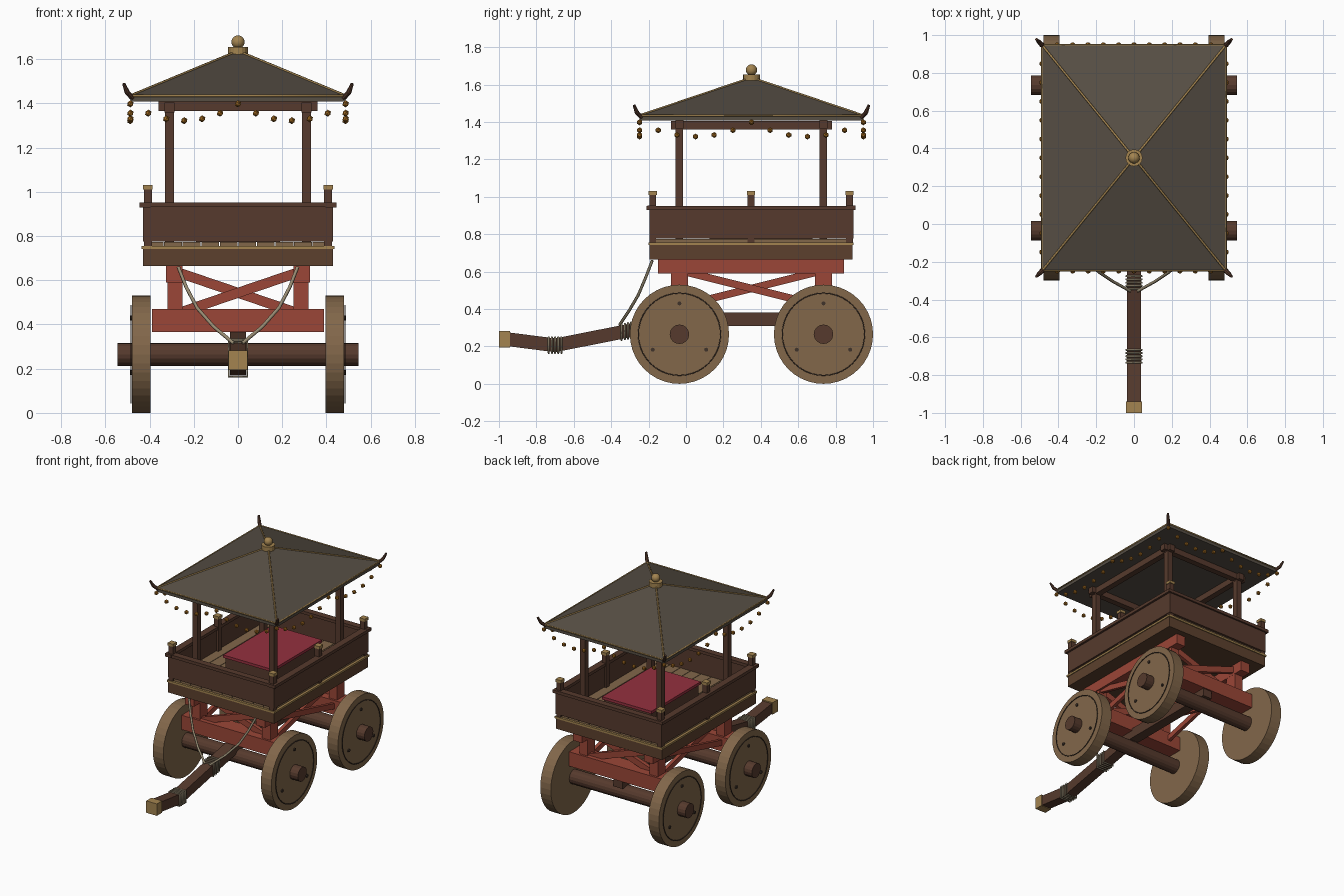
import bpy, bmesh, math
from mathutils import Vector

if "Cube" in bpy.data.objects:
    bpy.data.objects.remove(bpy.data.objects["Cube"])

CY = 0.35                      # middle of the wagon body along y
AXLES = (CY - 0.385, CY + 0.385)


def mat(name, r, g, b):
    m = bpy.data.materials.new(name)
    lin = [(c / 255 / 12.92) if c < 11 else ((c / 255 + 0.055) / 1.055) ** 2.4 for c in (r, g, b)]
    m.diffuse_color = (*lin, 1)
    m.use_nodes = True
    m.node_tree.nodes["Principled BSDF"].inputs["Base Color"].default_value = m.diffuse_color
    return m


DARK = mat("dark wood", 86, 58, 45)
DECK = mat("deck wood", 92, 64, 45)
TAN = mat("pale wood", 130, 103, 74)
RED = mat("red painted wood", 155, 70, 55)
ROOF = mat("roof cloth", 86, 78, 68)
GOLD = mat("gold trim", 163, 132, 80)
BELL = mat("bell bronze", 160, 105, 32)
CUSHION = mat("crimson cushion", 148, 48, 62)
ROPE = mat("rope", 152, 140, 115)
IRON = mat("dark iron", 62, 50, 42)


def finish(name, bm, material, smooth=False):
    bmesh.ops.recalc_face_normals(bm, faces=bm.faces)
    me = bpy.data.meshes.new(name)
    bm.to_mesh(me)
    bm.free()
    me.materials.append(material)
    ob = bpy.data.objects.new(name, me)
    bpy.context.collection.objects.link(ob)
    if smooth:
        me.polygons.foreach_set("use_smooth", [True] * len(me.polygons))
    return ob


def box(name, x, y, z, material):
    """Box from (min, max) ranges."""
    bm = bmesh.new()
    bmesh.ops.create_cube(bm, size=1)
    for v in bm.verts:
        v.co = [r[0] if c < 0 else r[1] for c, r in zip(v.co, (x, y, z))]
    return finish(name, bm, material)


def rod(name, a, b, r1, material, r2=None, sides=16):
    a, b = Vector(a), Vector(b)
    bm = bmesh.new()
    bmesh.ops.create_cone(bm, cap_ends=True, segments=sides, radius1=r1,
                          radius2=r1 if r2 is None else r2, depth=(b - a).length)
    q = (b - a).to_track_quat('Z', 'Y')
    for v in bm.verts:
        v.co = q @ v.co + (a + b) / 2
    return finish(name, bm, material)


def beam(name, a, b, side, thick, material):
    """Rectangular bar between two points; side is the width along its horizontal normal."""
    a, b = Vector(a), Vector(b)
    d = (b - a).normalized()
    s = d.cross(Vector((0, 0, 1))).normalized()
    u = s.cross(d)
    bm = bmesh.new()
    bmesh.ops.create_cube(bm, size=1)
    for v in bm.verts:
        c = v.co.copy()
        v.co = (a + b) / 2 + s * c.x * side + d * c.y * (b - a).length + u * c.z * thick
    return finish(name, bm, material)


def cord(name, pts, radius, material, cyclic=False):
    cu = bpy.data.curves.new(name, 'CURVE')
    cu.dimensions = '3D'
    cu.bevel_depth = radius
    cu.bevel_resolution = 1
    cu.use_fill_caps = True
    sp = cu.splines.new('POLY')
    sp.points.add(len(pts) - 1)
    for p, co in zip(sp.points, pts):
        p.co = (*co, 1)
    sp.use_cyclic_u = cyclic
    cu.materials.append(material)
    ob = bpy.data.objects.new(name, cu)
    bpy.context.collection.objects.link(ob)
    return ob


# Wheels with rim ring and rivets, plus axles
for y in AXLES:
    rod("axle", (-0.545, y, 0.265), (0.545, y, 0.265), 0.052, DARK)
    for s in (-1, 1):
        rod("wheel", (s * 0.395, y, 0.265), (s * 0.48, y, 0.265), 0.265, TAN, sides=40)
        ring = [(s * 0.484, y + 0.22 * math.cos(i * math.pi / 20),
                 0.265 + 0.22 * math.sin(i * math.pi / 20)) for i in range(40)]
        cord("wheel_ring", ring, 0.003, IRON, True)
        for k in range(3):
            t = math.pi / 2 + k * math.tau / 3
            ry, rz = y + 0.165 * math.cos(t), 0.265 + 0.165 * math.sin(t)
            rod("wheel_rivet", (s * 0.475, ry, rz), (s * 0.488, ry, rz), 0.011, IRON, sides=8)

# Undercarriage: bolsters, posts, rails and crossed braces
for y in AXLES:
    box("bolster", (-0.39, 0.39), (y - 0.06, y + 0.06), (0.365, 0.47), RED)
    for s in (-1, 1):
        box("chassis_post", (s * 0.285 - 0.033, s * 0.285 + 0.033), (y - 0.045, y + 0.045), (0.47, 0.595), RED)
        beam("end_brace", (-s * 0.27, y + s * 0.014, 0.635), (s * 0.26, y + s * 0.014, 0.455), 0.028, 0.045, RED)
for s in (-1, 1):
    box("chassis_rail", (s * 0.288 - 0.037, s * 0.288 + 0.037), (-0.15, 0.845), (0.59, 0.665), RED)
    for k in (-1, 1):
        x = s * 0.285 + k * 0.012
        beam("side_brace", (x, CY - k * 0.36, 0.6), (x, CY + k * 0.36, 0.42), 0.024, 0.04, RED)

# Centre pole and bent drawbar
box("centre_pole", (-0.037, 0.037), (-0.02, AXLES[1] + 0.05), (0.308, 0.382), DARK)
bar = [(0.0, 0.342), (-0.3, 0.285), (-0.7, 0.206), (-0.95, 0.238)]
bm = bmesh.new()
rings = [[bm.verts.new((x, y, z + dz)) for x, dz in
          ((-0.037, -0.037), (0.037, -0.037), (0.037, 0.037), (-0.037, 0.037))] for y, z in bar]
for a, b in zip(rings, rings[1:]):
    for i in range(4):
        bm.faces.new((a[i], a[(i + 1) % 4], b[(i + 1) % 4], b[i]))
bm.faces.new(rings[0])
bm.faces.new(rings[-1])
finish("drawbar", bm, DARK)
box("drawbar_cap", (-0.043, 0.043), (-1.0, -0.94), (0.195, 0.282), GOLD)

# Rope lashings and stay ropes
for y0, z0, slope in ((-0.70, 0.207, 0.0), (-0.31, 0.283, 0.2)):
    for i in range(-2, 3):
        y, z = y0 + i * 0.017, z0 + i * 0.017 * slope
        cord("lashing", [(sx * 0.042, y, z + sz * 0.043)
                         for sx, sz in ((-1, -1), (1, -1), (1, 1), (-1, 1))], 0.0055, ROPE, True)
for s in (-1, 1):
    cord("stay_rope", [(s * 0.27, -0.18, 0.66), (s * 0.235, -0.215, 0.57), (s * 0.185, -0.255, 0.475),
                       (s * 0.11, -0.305, 0.39), (s * 0.02, -0.355, 0.315)], 0.008, ROPE)

# Deck with gold trim and floor planks
box("deck_frame", (-0.43, 0.43), (CY - 0.545, CY + 0.54), (0.665, 0.742), DECK)
box("deck_trim", (-0.436, 0.436), (CY - 0.551, CY + 0.546), (0.742, 0.756), GOLD)
for i in range(10):
    x = -0.42 + i * 0.084
    box("floor_plank", (x + 0.002, x + 0.082), (CY - 0.535, CY + 0.53), (0.756, 0.774), TAN)

# Side walls, top rails and capped posts
for s in (-1, 1):
    box("side_wall", (min(s * 0.43, s * 0.405), max(s * 0.43, s * 0.405)), (-0.195, 0.89), (0.776, 0.932), DARK)
    box("side_rail", (min(s * 0.445, s * 0.395), max(s * 0.445, s * 0.395)), (-0.21, 0.905), (0.93, 0.952), DARK)
    y = CY + s * 0.545
    box("end_wall", (-0.43, 0.43), (min(y, y - s * 0.025), max(y, y - s * 0.025)), (0.776, 0.932), DARK)
    box("end_rail", (-0.445, 0.445), (min(y + s * 0.012, y - s * 0.035), max(y + s * 0.012, y - s * 0.035)),
        (0.9305, 0.9525), DARK)
    for y in (-0.178, 0.348, 0.874):
        x = s * 0.408
        box("wall_post", (x - 0.018, x + 0.018), (y - 0.018, y + 0.018), (0.756, 1.012), DARK)
        box("post_cap", (x - 0.022, x + 0.022), (y - 0.022, y + 0.022), (1.01, 1.03), GOLD)

# Cushioned seat platform
box("seat_box", (-0.19, 0.19), (0.125, 0.675), (0.774, 0.862), DARK)
box("seat_cushion", (-0.2, 0.2), (0.115, 0.685), (0.862, 0.882), CUSHION)

# Canopy posts and frame
for y in AXLES:
    for s in (-1, 1):
        box("canopy_post", (s * 0.31 - 0.02, s * 0.31 + 0.02), (y - 0.02, y + 0.02), (0.774, 1.37), DARK)
    box("canopy_cross_beam", (-0.36, 0.36), (y - 0.022, y + 0.022), (1.365, 1.41), DARK)
for s in (-1, 1):
    box("canopy_long_beam", (s * 0.31 - 0.022, s * 0.31 + 0.022), (CY - 0.43, CY + 0.43), (1.36, 1.405), DARK)

# Pyramid roof with gold eaves and hips
EX, EY, EZ, APEX = 0.487, 0.598, 1.435, (0, CY, 1.637)
corners = [(sx * EX, CY + sy * EY) for sx, sy in ((-1, -1), (1, -1), (1, 1), (-1, 1))]
bm = bmesh.new()
low = [bm.verts.new((x, y, 1.408)) for x, y in corners]
top = [bm.verts.new((x, y, EZ)) for x, y in corners]
tip = bm.verts.new(APEX)
bm.faces.new(low)
for i in range(4):
    j = (i + 1) % 4
    bm.faces.new((low[i], low[j], top[j], top[i]))
    bm.faces.new((top[i], top[j], tip))
finish("roof", bm, ROOF)
cord("eave_trim", [(x, y, EZ) for x, y in corners], 0.006, GOLD, True)
for x, y in corners:
    cord("hip_trim", [(x, y, EZ), APEX], 0.006, GOLD)
    sx, sy = math.copysign(1, x), math.copysign(1, y - CY)
    mid = (x + sx * 0.014, y + sy * 0.014, 1.45)
    rod("corner_horn", (x - sx * 0.012, y - sy * 0.012, 1.422), mid, 0.012, DARK, sides=8)
    rod("corner_horn_tip", mid, (x + sx * 0.03, y + sy * 0.03, 1.49), 0.012, DARK, 0.007, sides=8)

# Finial
rod("finial_base", (0, CY, 1.622), (0, CY, 1.655), 0.045, GOLD)
bm = bmesh.new()
bmesh.ops.create_uvsphere(bm, u_segments=16, v_segments=10, radius=0.03)
bmesh.ops.translate(bm, verts=bm.verts, vec=(0, CY, 1.678))
finish("finial_ball", bm, GOLD, True)

# Swags of bells, two per eave
for i in range(4):
    a, b = Vector(corners[i]), Vector(corners[(i + 1) % 4])
    for k in range(12):
        p = a.lerp(b, k / 12)
        u = (k % 6) / 3 - 1
        bm = bmesh.new()
        bmesh.ops.create_icosphere(bm, subdivisions=1, radius=0.016)
        bmesh.ops.translate(bm, verts=bm.verts, vec=(p.x, p.y, 1.322 + 0.076 * u * u))
        finish("bell", bm, BELL)
